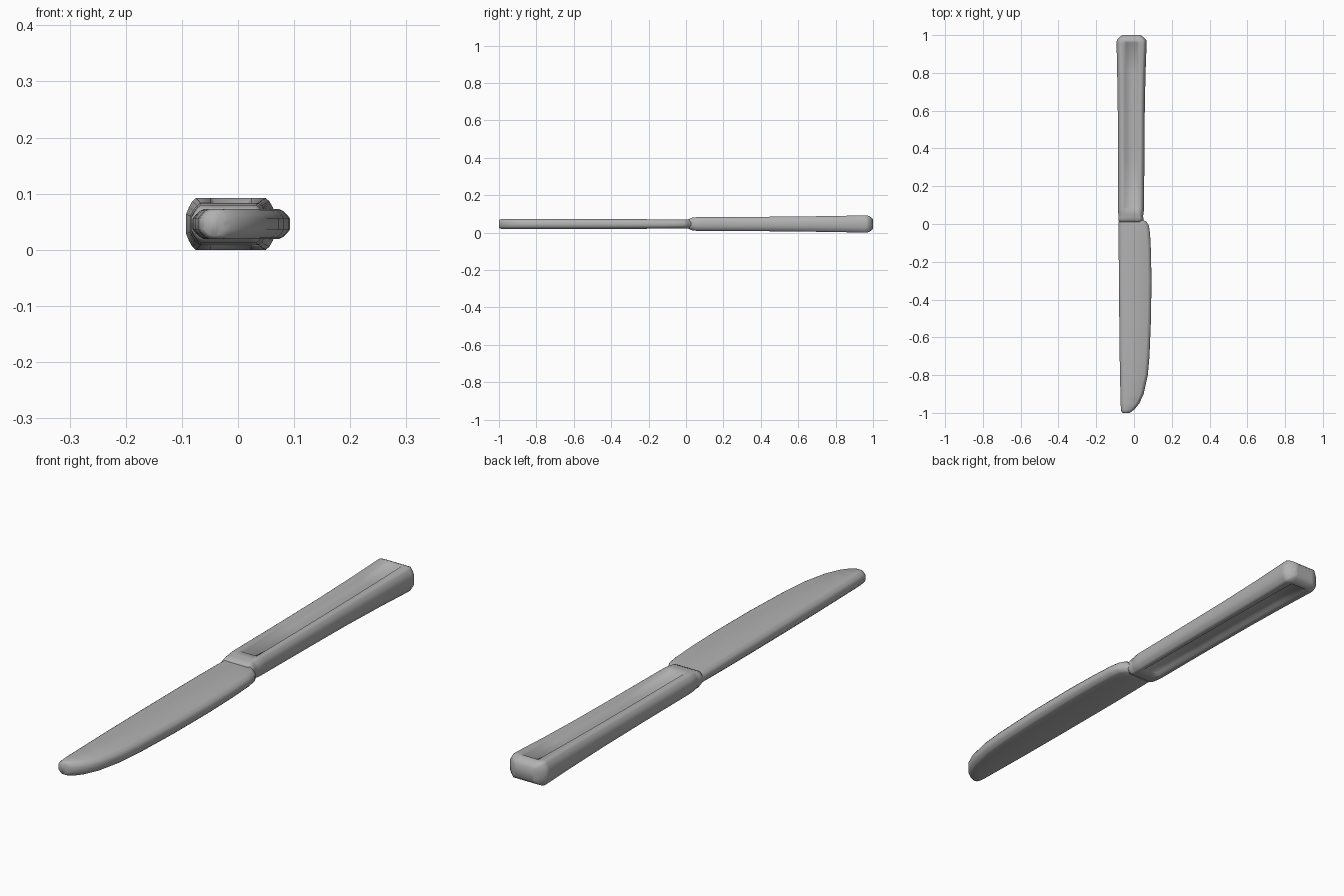
import bpy, bmesh

ZC = 0.046
steel = bpy.data.materials.new("steel")
steel.diffuse_color = (0.44, 0.44, 0.44, 1)


def ring(y, xl, xr, h, bevel, panel=None, dip=0.0):
    """Bevelled-rectangle section at y; panel=(left, right) adds recess points."""
    b = min(bevel, (xr - xl) * 0.4)
    corner = [(0.0, 0.38), (0.28, 0.64), (0.65, 0.88), (1.0, 1.0)]
    half = [(xr, 0.0)] + [(xr - u * b, v * h) for u, v in corner]
    if panel:
        l, r = panel
        half += [(r, h), (r - 0.006, h - dip), (l + 0.006, h - dip), (l, h)]
    half += [(xl + u * b, v * h) for u, v in reversed(corner)] + [(xl, 0.0)]
    # mirror the upper half to the underside
    pts = half + [(x, -z) for x, z in reversed(half[1:-1])]
    return [(x, y, ZC + z) for x, z in pts]


def loft(name, rings):
    bm = bmesh.new()
    loops = [[bm.verts.new(p) for p in r] for r in rings]
    n = len(loops[0])
    for a, b in zip(loops, loops[1:]):
        for i in range(n):
            j = (i + 1) % n
            bm.faces.new((a[i], a[j], b[j], b[i]))
    # cap each end with a strip of quads between the two halves
    for loop in (loops[0], loops[-1]):
        for i in range(n // 2):
            quad = [loop[i], loop[i + 1], loop[(n - i - 1) % n], loop[(n - i) % n]]
            bm.faces.new(list(dict.fromkeys(quad)))
    bmesh.ops.recalc_face_normals(bm, faces=bm.faces)
    me = bpy.data.meshes.new(name)
    bm.to_mesh(me)
    bm.free()
    me.materials.append(steel)
    ob = bpy.data.objects.new(name, me)
    bpy.context.collection.objects.link(ob)
    bpy.ops.object.select_all(action='DESELECT')
    ob.select_set(True)
    bpy.context.view_layer.objects.active = ob
    bpy.ops.object.shade_smooth_by_angle(angle=1.5)


# Blade: straight back on the left, curved cutting edge on the right
blade = [
    (-1.000, -0.060, -0.026, 0.021), (-0.993, -0.067, -0.012, 0.025),
    (-0.980, -0.069, 0.004, 0.027), (-0.950, -0.071, 0.028, 0.027),
    (-0.900, -0.072, 0.051, 0.027), (-0.800, -0.074, 0.073, 0.027),
    (-0.700, -0.076, 0.082, 0.027), (-0.500, -0.078, 0.090, 0.027),
    (-0.300, -0.080, 0.0925, 0.026), (-0.150, -0.081, 0.090, 0.025),
    (-0.050, -0.081, 0.085, 0.024), (-0.010, -0.081, 0.079, 0.023),
    (0.010, -0.081, 0.068, 0.023), (0.020, -0.080, 0.052, 0.023),
    (0.040, -0.079, 0.044, 0.023)]
loft("blade", [ring(*s, 0.018) for s in blade])

# Handle: collar, flaring grip with a recessed panel on both faces, rounded butt
PANEL = (-0.048, 0.023)
D = 0.008
handle = [
    (0.010, -0.079, 0.045, 0.024, 0), (0.022, -0.083, 0.049, 0.030, 0),
    (0.034, -0.083, 0.049, 0.034, 0), (0.040, -0.081, 0.047, 0.034, 0),
    (0.050, -0.083, 0.050, 0.036, 0), (0.080, -0.085, 0.053, 0.037, 0),
    (0.086, -0.085, 0.053, 0.037, D), (0.350, -0.085, 0.055, 0.038, D),
    (0.600, -0.086, 0.057, 0.040, D), (0.800, -0.089, 0.061, 0.043, D),
    (0.958, -0.0925, 0.067, 0.046, D), (0.964, -0.0925, 0.067, 0.046, 0),
    (0.975, -0.090, 0.065, 0.044, 0), (0.990, -0.075, 0.049, 0.036, 0),
    (1.000, -0.060, 0.034, 0.024, 0)]
loft("handle", [ring(y, l, r, h, 0.017 if y < 0.98 else 0.01, PANEL, d)
                for y, l, r, h, d in handle])
